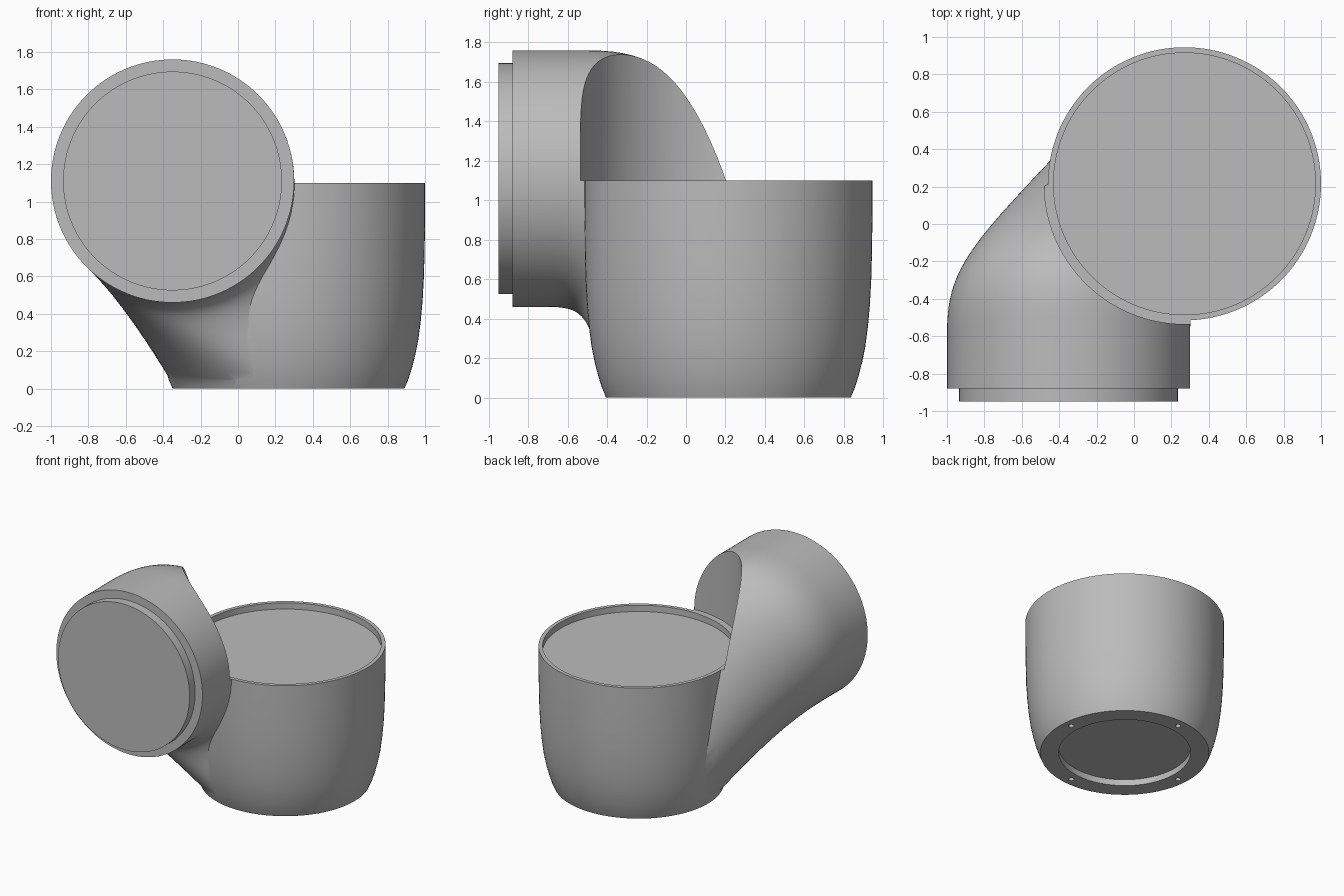
import bpy, bmesh, math
from mathutils import Vector

if "Cube" in bpy.data.objects:
    bpy.data.objects.remove(bpy.data.objects["Cube"], do_unlink=True)

SEG = 128
CUP = Vector((0.27, 0.215, 0))
HEAD = Vector((-0.35, 0, 1.11))

grey = bpy.data.materials.new("plain_grey")
grey.use_nodes = True
GREY = (0.5, 0.5, 0.5, 1)
grey.diffuse_color = GREY
grey.node_tree.nodes["Principled BSDF"].inputs["Base Color"].default_value = GREY


def solid(name, rings):
    """Closed solid skinned through a list of equal-length rings."""
    bm = bmesh.new()
    loops = [[bm.verts.new(p) for p in ring] for ring in rings]
    for a, b in zip(loops, loops[1:]):
        for i in range(SEG):
            j = (i + 1) % SEG
            bm.faces.new((a[i], a[j], b[j], b[i]))
    bm.faces.new(loops[0])
    bm.faces.new(loops[-1])
    bmesh.ops.recalc_face_normals(bm, faces=bm.faces)
    mesh = bpy.data.meshes.new(name)
    bm.to_mesh(mesh)
    bm.free()
    mesh.materials.append(grey)
    obj = bpy.data.objects.new(name, mesh)
    bpy.context.collection.objects.link(obj)
    return obj


ANGLES = [2 * math.pi * i / SEG for i in range(SEG)]


def flat_ring(center, r, z):
    return [Vector((center.x + r * math.cos(a), center.y + r * math.sin(a), z)) for a in ANGLES]


def upright_ring(r, y):
    return [Vector((HEAD.x + r * math.cos(a), y, HEAD.z + r * math.sin(a))) for a in ANGLES]


def drum(name, center, r, z0, z1):
    return solid(name, [flat_ring(center, r, z0), flat_ring(center, r, z1)])


def combine(target, tool, operation):
    mod = target.modifiers.new(operation.lower(), "BOOLEAN")
    mod.operation = operation
    mod.solver = "EXACT"
    mod.object = tool
    bpy.context.view_layer.objects.active = target
    bpy.ops.object.modifier_apply(modifier=mod.name)
    bpy.data.objects.remove(tool, do_unlink=True)


# Cup with a rounded lower wall
profile = [(0.62, 0), (0.641, 0.05), (0.66, 0.11), (0.678, 0.18), (0.694, 0.26), (0.707, 0.36),
           (0.717, 0.47), (0.724, 0.6), (0.728, 0.75), (0.73, 0.92), (0.73, 1.1)]
body = solid("body", [flat_ring(CUP, r, z) for r, z in profile])

# Round head flowing down into the foot of the cup
curves = []
for a in ANGLES:
    s, c = math.sin(a), math.cos(a)
    start = Vector((HEAD.x + 0.65 * c, -0.6 + 0.1 * s, HEAD.z + 0.65 * s))
    end = Vector((CUP.x + 0.61 * c, CUP.y + 0.61 * s, 0.01))
    pull = start + Vector((0, 0.35 + 0.15 * s, 0))
    curves.append((start, pull, end.lerp(pull, 0.87), end))

STEPS = 32
rings = [upright_ring(0.65, -0.88)]
for k in range(STEPS + 1):
    t = k / STEPS
    u = 1 - t
    rings.append([u**3 * p + 3 * u * u * t * q + 3 * u * t * t * r + t**3 * e
                  for p, q, r, e in curves])
neck = solid("neck", rings)
combine(body, neck, "UNION")

# Clearance above the cup, recessed top, and recessed underside
combine(body, drum("clearance", CUP, 0.75, 1.1, 2), "DIFFERENCE")
combine(body, drum("top_recess", CUP, 0.7, 1.05, 1.5), "DIFFERENCE")
combine(body, drum("base_recess", CUP, 0.485, -0.2, 0.05), "DIFFERENCE")

# Four screw holes in the foot ring
for i in range(4):
    a = math.radians(5 + 90 * i)
    spot = CUP + 0.555 * Vector((math.cos(a), math.sin(a), 0))
    combine(body, drum("screw_hole", spot, 0.02, -0.1, 0.03), "DIFFERENCE")

# Raised disc on the front of the head
front_disc = solid("front_disc", [upright_ring(0.585, -0.95), upright_ring(0.585, -0.87)])

for obj in (body, front_disc):
    bpy.ops.object.select_all(action="DESELECT")
    obj.select_set(True)
    bpy.context.view_layer.objects.active = obj
    bpy.ops.object.shade_smooth_by_angle(angle=math.radians(30))
